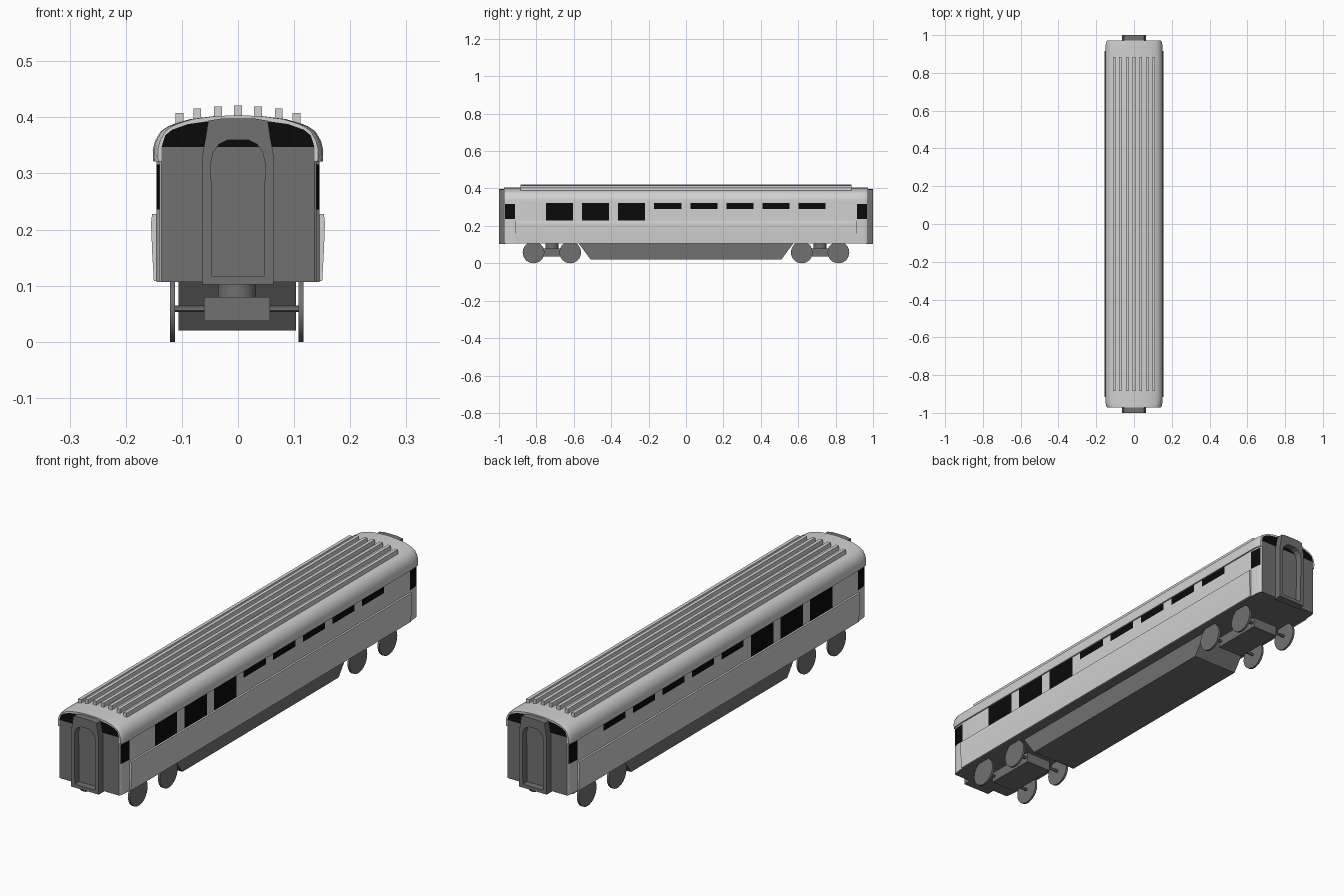
import bpy, bmesh, math
from mathutils import Matrix, Vector

if "Cube" in bpy.data.objects:
    bpy.data.objects.remove(bpy.data.objects["Cube"])


def material(name, rgb):
    m = bpy.data.materials.new(name)
    m.diffuse_color = (*rgb, 1)
    m.use_nodes = True
    m.node_tree.nodes["Principled BSDF"].inputs["Base Color"].default_value = m.diffuse_color
    return m


SILVER = material("light_silver", (0.64, 0.64, 0.64))
DARK = material("dark_grey", (0.165, 0.165, 0.165))
BLACK = material("black_glass", (0.003, 0.003, 0.003))


def finish(name, bm, mats, smooth=False):
    bmesh.ops.recalc_face_normals(bm, faces=bm.faces)
    me = bpy.data.meshes.new(name)
    bm.to_mesh(me)
    bm.free()
    for m in mats:
        me.materials.append(m)
    ob = bpy.data.objects.new(name, me)
    bpy.context.collection.objects.link(ob)
    if smooth:
        bpy.ops.object.select_all(action='DESELECT')
        ob.select_set(True)
        bpy.context.view_layer.objects.active = ob
        bpy.ops.object.shade_smooth_by_angle(angle=math.radians(30))
    return ob


def prism(name, pts, direction, mat):
    """Extrude a closed outline of 3D points."""
    bm = bmesh.new()
    f = bm.faces.new([bm.verts.new(p) for p in pts])
    ext = bmesh.ops.extrude_face_region(bm, geom=[f])
    bmesh.ops.translate(bm, vec=direction, verts=[v for v in ext["geom"] if isinstance(v, bmesh.types.BMVert)])
    return finish(name, bm, [mat])


def box(name, x, y, z, mat):
    pts = [(x[0], y[0], z[0]), (x[1], y[0], z[0]), (x[1], y[1], z[0]), (x[0], y[1], z[0])]
    return prism(name, pts, (0, 0, z[1] - z[0]), mat)


def cylinder(name, centre, radius, depth, axis, mat, seg=32):
    bm = bmesh.new()
    rot = Vector((0, 0, 1)).rotation_difference(Vector(axis)).to_matrix().to_4x4()
    bmesh.ops.create_cone(bm, cap_ends=True, segments=seg, radius1=radius, radius2=radius,
                          depth=depth, matrix=Matrix.Translation(centre) @ rot)
    return finish(name, bm, [mat], True)


# Plan taper of the rounded ends: distance along the car -> width factor
TAPER = {0.972: 0.94, 0.967: 0.962, 0.95: 0.985, 0.915: 1.0}
ENDS = [s * y for y in TAPER for s in (-1, 1)]


def loft(outline, stations):
    """Closed (x, z) outline swept along y, narrowed at the car ends."""
    bm = bmesh.new()
    rings = []
    for y in sorted(stations):
        k = TAPER.get(abs(y), 1.0)
        rings.append([bm.verts.new((x * k, y, z)) for x, z in outline])
    n = len(outline)
    for a, b in zip(rings, rings[1:]):
        for j in range(n):
            bm.faces.new((a[j], a[(j + 1) % n], b[(j + 1) % n], b[j]))
    return bm, rings


# Body shell: grid lines sit on the window edges so glass is chosen by rule
windows = [(-0.749 + 0.193 * i, -0.604 + 0.193 * i, 0.228 if i < 3 else 0.29) for i in range(8)]
arch = [(0.145, 0.347), (0.138, 0.368), (0.125, 0.378), (0.095, 0.388), (0.05, 0.394), (0.002, 0.396)]
half = [(0.145, z) for z in (0.107, 0.228, 0.236, 0.29, 0.316, 0.322)] + arch
bm, rings = loft(half + [(-x, z) for x, z in reversed(half)],
                 ENDS + [y for w in windows for y in w[:2]])
for f in bm.faces:
    c = f.calc_center_median()
    if max(v.co.z for v in f.verts) < 0.108:
        f.material_index = 1
    elif c.z < 0.322:
        door = 0.915 < abs(c.y) < 0.967 and 0.236 < c.z < 0.316
        if door or any(a < c.y < b and z < c.z for a, b, z in windows):
            f.material_index = 2
# End walls: dark below, black under the roof arch
for ring in (rings[0], rings[-1]):
    n = len(ring)
    for j in range(len(half) - 1):
        f = bm.faces.new((ring[j], ring[j + 1], ring[n - 2 - j], ring[n - 1 - j]))
        f.material_index = 2 if f.calc_center_median().z > 0.347 else 1
finish("body", bm, [SILVER, DARK, BLACK], True)

# Roof shell overhanging the sides
top = [(0.151, 0.321), (0.152, 0.342), (0.148, 0.358), (0.138, 0.375), (0.125, 0.384),
       (0.11, 0.39), (0.085, 0.397), (0.045, 0.402)]
inner = [(0.145, 0.321)] + arch[:-1]
outline = (top + [(0, 0.404)] + [(-x, z) for x, z in reversed(top)]
           + [(-x, z) for x, z in inner] + [(0, 0.396)] + list(reversed(inner)))
bm, rings = loft(outline, ENDS)
for ring in (rings[0], rings[-1]):
    bm.faces.new(ring)
finish("roof", bm, [SILVER], True)

# Lengthwise roof ribs
for x, z in [(0, 0.421), (0.0355, 0.419), (0.0725, 0.416), (0.104, 0.408)]:
    for s in ((1, -1) if x else (1,)):
        box("roof_rib", (s * x - 0.007, s * x + 0.007), (-0.885, 0.885), (z - 0.022, z), SILVER)

# Raised lower side panels
for s in (-1, 1):
    bm, rings = loft([(s * x, z) for x, z in [(0.144, 0.108), (0.150, 0.108), (0.153, 0.16),
                                              (0.155, 0.212), (0.153, 0.228), (0.144, 0.228)]],
                     [-0.915, 0.915])
    for ring in (rings[0], rings[-1]):
        bm.faces.new(ring)
    finish("lower_side_panel", bm, [SILVER])

# Gangway frames at both ends, open in the middle
for s in (-1, 1):
    hole = [(0.046, 0.116), (0.048, 0.32), (0.044, 0.338), (0.034, 0.352), (0.018, 0.360)]
    rim = [(0.063, 0.102), (0.063, 0.335), (0.058, 0.362), (0.053, 0.394), (0.03, 0.398)]
    loops = [p + [(-x, z) for x, z in reversed(p)] for p in (rim, hole)]
    bm = bmesh.new()
    near, far = ([[bm.verts.new((x, y, z)) for x, z in p] for p in loops] for y in (s * 0.965, s * 1.0))
    n = len(loops[0])
    for j in range(n):
        k = (j + 1) % n
        for a, b in ((near[0], far[0]), (far[0], far[1]), (far[1], near[1]), (near[1], near[0])):
            bm.faces.new((a[j], a[k], b[k], b[j]))
    finish("gangway_frame", bm, [DARK])

# Equipment trough under the floor
prism("underfloor_trough", [(-0.106, -0.575, 0.108), (-0.106, -0.51, 0.02),
                            (-0.106, 0.51, 0.02), (-0.106, 0.575, 0.108)], (0.209, 0, 0), DARK)

# Bogies
for y in (-0.717, 0.717):
    box("bogie_frame", (-0.061, 0.057), (y - 0.11, y + 0.11), (0.037, 0.08), DARK)
    cylinder("bogie_pivot", (-0.002, y, 0.094), 0.034, 0.032, (0, 0, 1), DARK)
    for dy in (-0.098, 0.098):
        cylinder("axle", (-0.002, y + dy, 0.059), 0.006, 0.225, (1, 0, 0), DARK, 12)
        for s in (-1, 1):
            cylinder("wheel", (-0.002 + s * 0.1145, y + dy, 0.058), 0.058, 0.009, (1, 0, 0), DARK)
